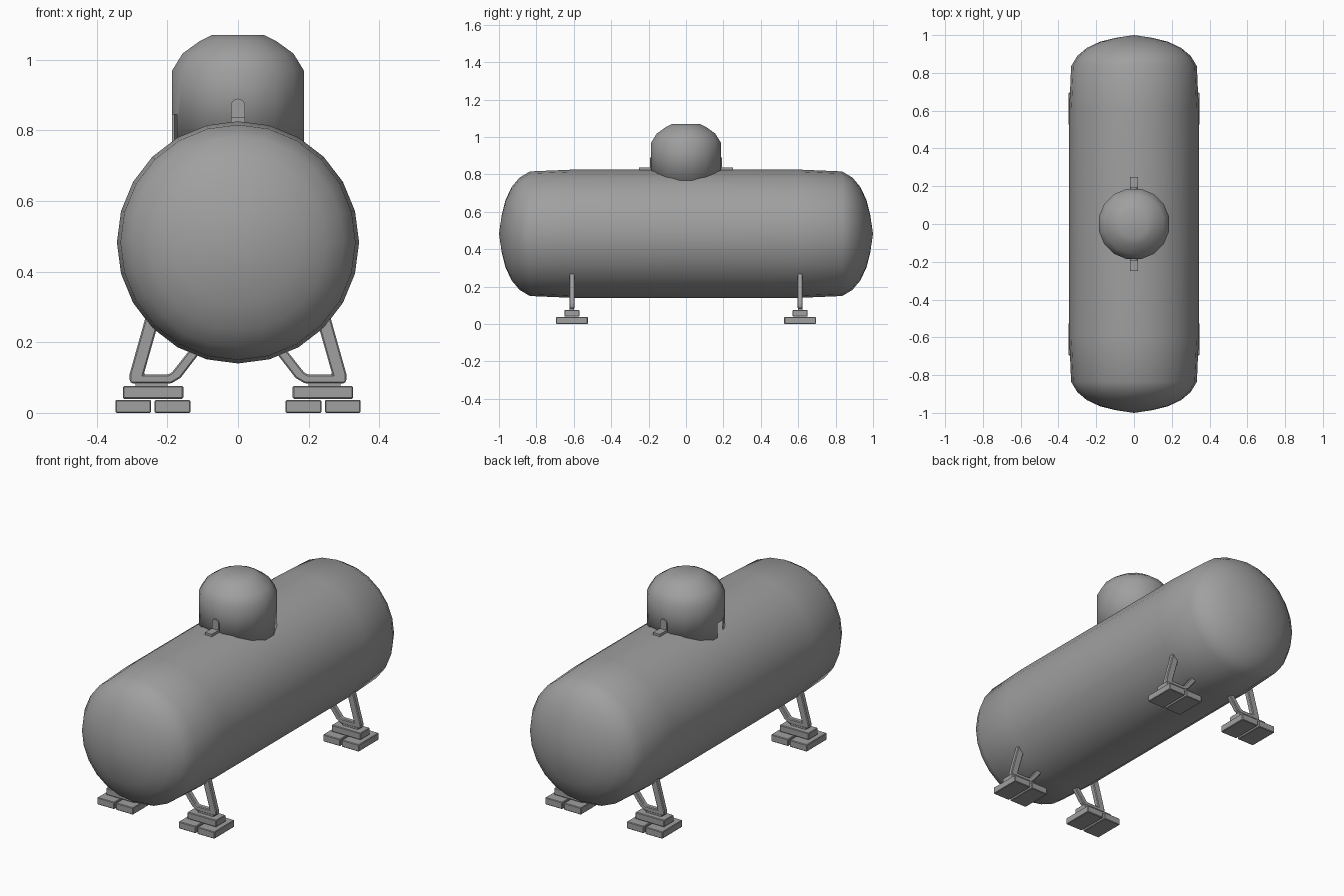
import bpy, bmesh, math
from mathutils import Matrix, Vector

if "Cube" in bpy.data.objects:
    bpy.data.objects.remove(bpy.data.objects["Cube"], do_unlink=True)

grey = bpy.data.materials.new("painted_grey")
grey.use_nodes = True
COLOUR = (0.35, 0.35, 0.35, 1)
grey.diffuse_color = COLOUR
grey.node_tree.nodes["Principled BSDF"].inputs["Base Color"].default_value = COLOUR


def finish(bm, name, smooth=None, bevel=0):
    bmesh.ops.recalc_face_normals(bm, faces=bm.faces[:])
    mesh = bpy.data.meshes.new(name)
    bm.to_mesh(mesh)
    bm.free()
    mesh.materials.append(grey)
    ob = bpy.data.objects.new(name, mesh)
    bpy.context.collection.objects.link(ob)
    if bevel:
        mod = ob.modifiers.new("soft_edges", 'BEVEL')
        mod.width = bevel
        mod.segments = 1
    if smooth:
        bpy.ops.object.select_all(action='DESELECT')
        ob.select_set(True)
        bpy.context.view_layer.objects.active = ob
        bpy.ops.object.shade_smooth_by_angle(angle=math.radians(smooth))
    return ob


def lathe(profile, sides, turn, matrix):
    """Revolve (radius, height) points around z, with a single point at zero radius."""
    bm = bmesh.new()
    rings = []
    for r, h in profile:
        if r == 0:
            rings.append([bm.verts.new((0, 0, h))] * sides)
            continue
        angles = [turn + math.tau * i / sides for i in range(sides)]
        rings.append([bm.verts.new((r * math.cos(a), r * math.sin(a), h)) for a in angles])
    for low, high in zip(rings, rings[1:]):
        for i in range(sides):
            j = (i + 1) % sides
            corners = list(dict.fromkeys((low[i], low[j], high[j], high[i])))
            bm.faces.new(corners)
    bm.transform(matrix)
    return bm


def box(name, x, y, z, bevel=0):
    bm = bmesh.new()
    bmesh.ops.create_cube(bm, size=1)
    for v in bm.verts:
        v.co = Vector([(lo + hi) / 2 + c * (hi - lo) for c, (lo, hi) in zip(v.co, (x, y, z))])
    return finish(bm, name, bevel=bevel)


def plate(name, outline, y, depth, side=1, bevel=0):
    """Extrude an (x, z) outline along y."""
    bm = bmesh.new()
    face = bm.faces.new([bm.verts.new((side * px, y - depth / 2, pz)) for px, pz in outline])
    out = bmesh.ops.extrude_face_region(bm, geom=[face])
    moved = [g for g in out["geom"] if isinstance(g, bmesh.types.BMVert)]
    bmesh.ops.translate(bm, verts=moved, vec=(0, depth, 0))
    return finish(bm, name, bevel=bevel)


# Tank: mirrored domed profile laid along y
half = [(0, 1), (0.1, 0.985), (0.18, 0.965), (0.25, 0.932), (0.3, 0.89), (0.333, 0.835), (0.343, 0.6)]
profile = [(r, -h) for r, h in half] + half[::-1]
lay = Matrix.Translation((0, 0, 0.483)) @ Matrix.Rotation(math.pi / 2, 4, 'X')
finish(lathe(profile, 24, 0, lay), "tank", smooth=45)

# Valve cover: open shell with a small pipe notch at its lower edge
cover_profile = [(0.19, 0.76), (0.19, 0.97), (0.16, 1.018), (0.109, 1.054), (0.075, 1.07), (0, 1.07)]
cover = finish(lathe(cover_profile, 16, math.pi / 16, Matrix()), "valve_cover", smooth=40)
shell = cover.modifiers.new("shell", 'SOLIDIFY')
shell.thickness = 0.006
shell.offset = -1
cutter = box("notch_cutter", (-0.25, -0.14), (-0.07, 0), (0.7, 0.845))
cutter.hide_render = True
cutter.hide_viewport = True
notch = cover.modifiers.new("notch", 'BOOLEAN')
notch.operation = 'DIFFERENCE'
notch.object = cutter

# Cover latches, front and back: rounded upright tab on a flat foot
arch = [(0.02 * math.cos(math.pi * i / 8), 0.87 + 0.02 * math.sin(math.pi * i / 8)) for i in range(9)]
for side, label in ((-1, "front"), (1, "back")):
    plate(label + "_latch_tab", arch + [(-0.02, 0.82), (0.02, 0.82)], side * 0.188, 0.009)
    box(label + "_latch_foot", (-0.02, 0.02), sorted((side * 0.18, side * 0.25)), (0.82, 0.837))

# Legs: bent bar on stacked blocks
bar = [(0.248, 0.32), (0.307, 0.11), (0.307, 0.09), (0.3, 0.083), (0.19, 0.083), (0.163, 0.099),
       (0.085, 0.2), (0.117, 0.203), (0.187, 0.115), (0.197, 0.109), (0.267, 0.109), (0.21, 0.31)]
for sx, side in ((1, "left"), (-1, "right")):
    for y, end in ((-0.61, "front"), (0.61, "back")):
        name = end + "_" + side
        plate(name + "_leg", bar, y, 0.028, sx, bevel=0.004)
        for part, x, wide, z in (("upper_block", (0.155, 0.326), 0.04, (0.04, 0.076)),
                                 ("inner_pad", (0.135, 0.236), 0.085, (0, 0.037)),
                                 ("outer_pad", (0.246, 0.347), 0.085, (0, 0.037))):
            box(name + "_" + part, sorted(sx * c for c in x), (y - wide, y + wide), z, bevel=0.003)
        # Hidden saddle where the bar carries the upper block
        box(name + "_saddle", sorted((sx * 0.2, sx * 0.29)), (y - 0.012, y + 0.012), (0.07, 0.09))
